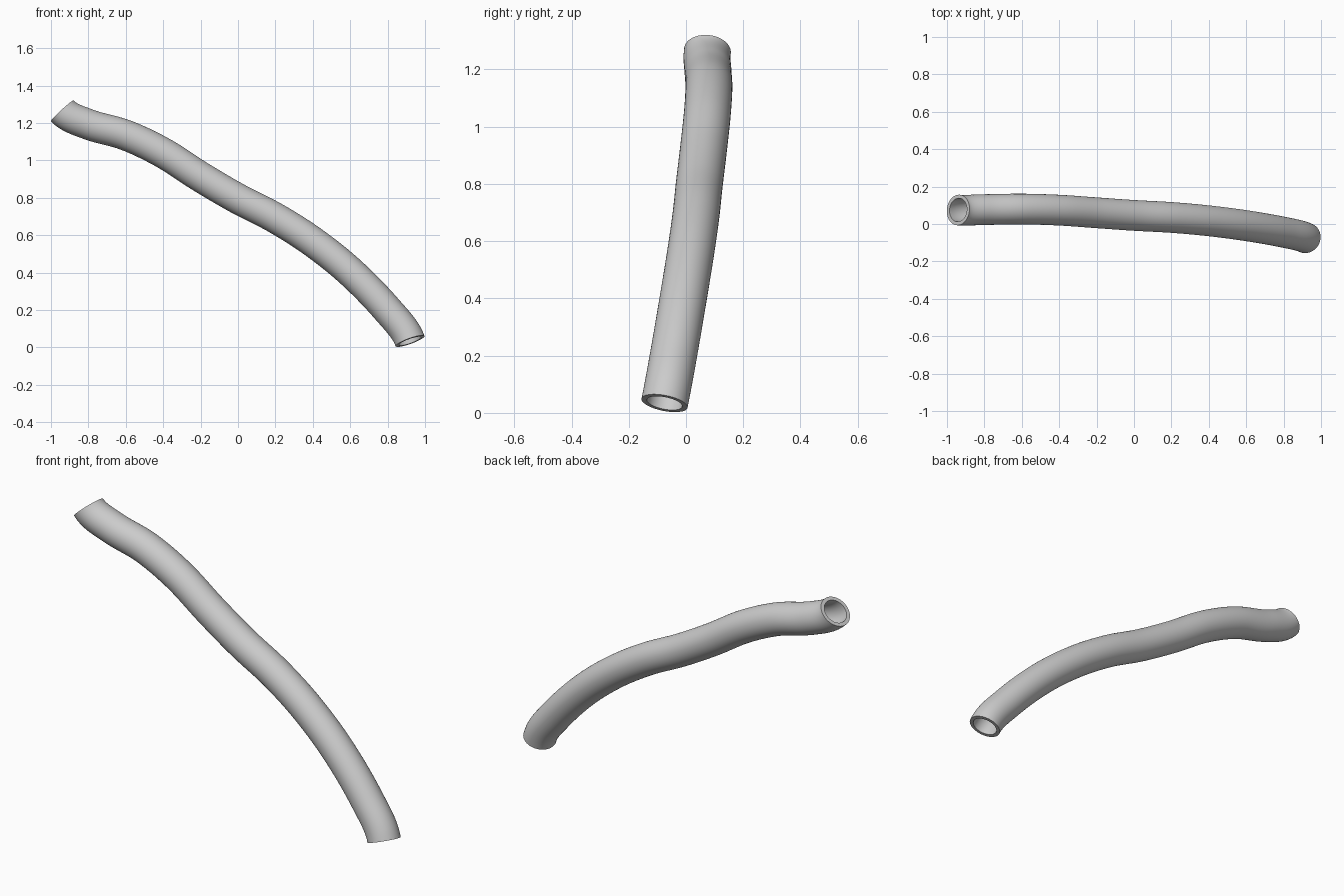
import bpy, bmesh, math
from mathutils import Vector
from mathutils.geometry import interpolate_bezier

cube = bpy.data.objects.get("Cube")
if cube:
    bpy.data.objects.remove(cube, do_unlink=True)

OUTER, INNER, SIDES, STEPS = 0.082, 0.063, 48, 10

# Centre line of the hose, from the upper end to the lower end
path = [Vector(p) for p in (
    (-0.94, 0.075, 1.265), (-0.8, 0.077, 1.193), (-0.6, 0.08, 1.135),
    (-0.4, 0.074, 1.04), (-0.2, 0.06, 0.912), (0, 0.046, 0.795),
    (0.2, 0.035, 0.692), (0.4, 0.017, 0.565), (0.6, -0.009, 0.405),
    (0.8, -0.044, 0.2), (0.92, -0.075, 0.034))]
tangents = [(b - a).normalized() for a, b in zip(path, path[2:])]
tangents.insert(0, Vector((0.68, -0.08, -0.74)).normalized())
tangents.append(Vector((0.36, -0.2, -1)).normalized())

# Smooth the centre line into closely spaced points
points = [path[0]]
for i in range(len(path) - 1):
    a, b = path[i], path[i + 1]
    reach = (b - a).length / 3
    points += interpolate_bezier(a, a + tangents[i] * reach,
                                 b - tangents[i + 1] * reach, b, STEPS)[1:]
last = len(points) - 1


def direction(i):
    if i == 0:
        return tangents[0]
    if i == last:
        return tangents[-1]
    return (points[i + 1] - points[i - 1]).normalized()


bm = bmesh.new()


def ring(i, radius):
    along = direction(i)
    side = along.cross(Vector((0, 1, 0))).normalized()
    up = side.cross(along)
    angles = [math.tau * k / SIDES for k in range(SIDES)]
    return [bm.verts.new(points[i] + (side * math.cos(t) + up * math.sin(t)) * radius)
            for t in angles]


# Outer wall down, inner wall back up, closed by a flat rim at each end
rings = [ring(i, OUTER) for i in range(last + 1)]
rings += [ring(i, INNER) for i in range(last, -1, -1)]
for a, b in zip(rings, rings[1:] + rings[:1]):
    for k in range(SIDES):
        n = (k + 1) % SIDES
        bm.faces.new((a[k], a[n], b[n], b[k]))
bmesh.ops.recalc_face_normals(bm, faces=bm.faces)

mesh = bpy.data.meshes.new("hose")
bm.to_mesh(mesh)
bm.free()
hose = bpy.data.objects.new("hose", mesh)
bpy.context.collection.objects.link(hose)

# Plain grey rubber
grey = bpy.data.materials.new("light grey")
grey.use_nodes = True
colour = (0.6, 0.6, 0.6, 1)
grey.diffuse_color = colour
grey.node_tree.nodes["Principled BSDF"].inputs["Base Color"].default_value = colour
mesh.materials.append(grey)

bpy.ops.object.select_all(action='DESELECT')
hose.select_set(True)
bpy.context.view_layer.objects.active = hose
bpy.ops.object.shade_smooth_by_angle(angle=math.radians(40))
